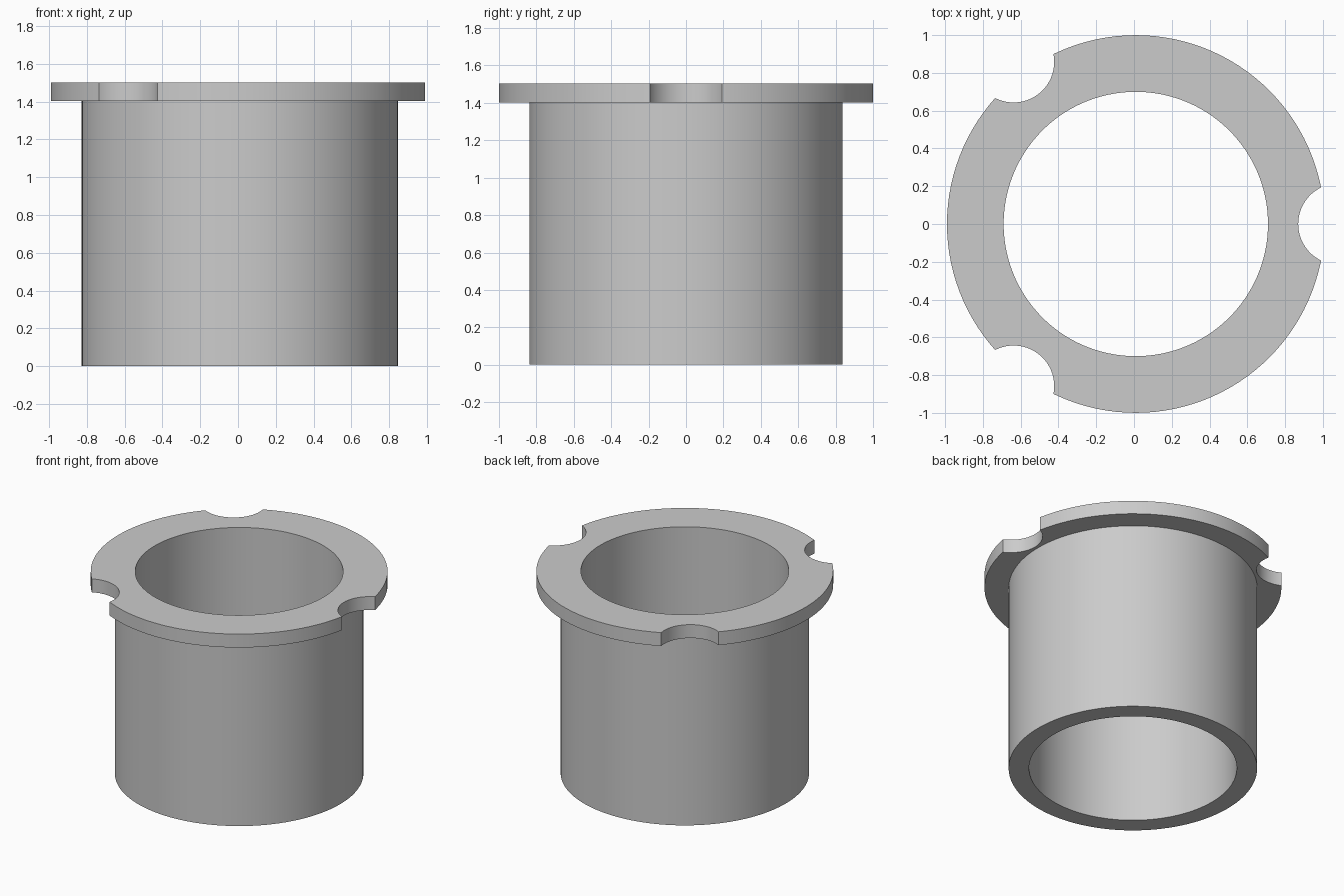
import bpy
import bmesh
import math

cube = bpy.data.objects.get("Cube")
if cube:
    bpy.data.objects.remove(cube, do_unlink=True)

# Main dimensions
CENTRE_X = 0.0095
BORE, TUBE, FLANGE = 0.70, 0.837, 1.0
HEIGHT, FLANGE_BASE = 1.503, 1.403
NOTCH_DIST, NOTCH_R = 1.075, 0.215
NOTCHES = [math.radians(a) for a in (0, 127, -127)]
SEGMENTS, NOTCH_STEPS = 120, 24

# Half angle at which a notch meets the flange rim
HALF = math.acos((FLANGE**2 + NOTCH_DIST**2 - NOTCH_R**2) / (2 * FLANGE * NOTCH_DIST))


def offset(a, b):
    """Signed angle from b to a, wrapped to half a turn."""
    return (a - b + math.pi) % math.tau - math.pi


def rim_radius(angle):
    """Flange radius, scooped where a round notch bites into it."""
    for n in NOTCHES:
        d = offset(angle, n)
        if abs(d) <= HALF + 1e-6:
            side = NOTCH_DIST * math.sin(d)
            return NOTCH_DIST * math.cos(d) - math.sqrt(NOTCH_R**2 - side**2)
    return FLANGE


# Angles: even steps around the rim, finer steps inside the notches
angles = [offset(math.tau * i / SEGMENTS, 0) for i in range(SEGMENTS)]
angles = [a for a in angles if all(abs(offset(a, n)) > HALF + 0.005 for n in NOTCHES)]
for n in NOTCHES:
    for i in range(NOTCH_STEPS + 1):
        t = math.pi * (i / NOTCH_STEPS - 0.5)
        angles.append(offset(n + HALF * math.sin(t), 0))
angles.sort()

# Closed section of the bushing, swept around the axis
section = [
    (lambda a: BORE, 0),
    (lambda a: TUBE, 0),
    (lambda a: TUBE, FLANGE_BASE),
    (rim_radius, FLANGE_BASE),
    (rim_radius, HEIGHT),
    (lambda a: BORE, HEIGHT),
]
bm = bmesh.new()
loops = [[bm.verts.new((CENTRE_X + r(a) * math.cos(a), r(a) * math.sin(a), z))
          for a in angles] for r, z in section]
count = len(angles)
for k, low in enumerate(loops):
    high = loops[(k + 1) % len(loops)]
    for i in range(count):
        j = (i + 1) % count
        bm.faces.new((low[i], low[j], high[j], high[i]))
bmesh.ops.recalc_face_normals(bm, faces=bm.faces)
mesh = bpy.data.meshes.new("flanged_bushing")
bm.to_mesh(mesh)
bm.free()

# Plain grey material
grey = bpy.data.materials.new("light_grey")
grey.use_nodes = True
colour = (0.6, 0.6, 0.6, 1)
grey.diffuse_color = colour
grey.node_tree.nodes["Principled BSDF"].inputs["Base Color"].default_value = colour
mesh.materials.append(grey)

bushing = bpy.data.objects.new("flanged_bushing", mesh)
bpy.context.collection.objects.link(bushing)
bpy.ops.object.select_all(action="DESELECT")
bushing.select_set(True)
bpy.context.view_layer.objects.active = bushing
bpy.ops.object.shade_smooth_by_angle(angle=math.radians(30))
